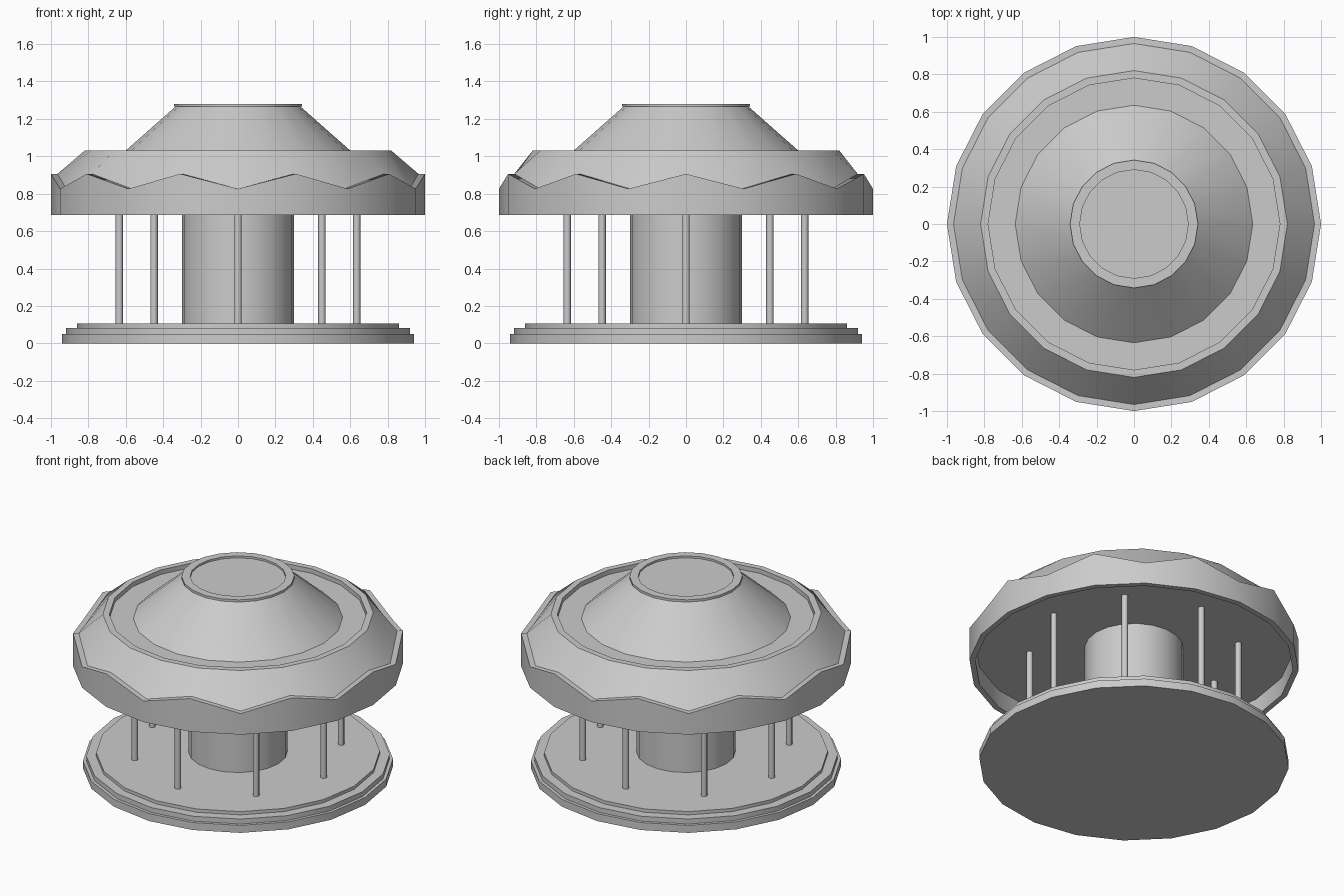
import bpy
import bmesh
from math import sin, cos, pi, radians

SIDES = 20

cube = bpy.data.objects.get("Cube")
if cube:
    bpy.data.objects.remove(cube, do_unlink=True)

grey = bpy.data.materials.new("plain_grey")
grey.use_nodes = True
grey.diffuse_color = (0.6, 0.6, 0.6, 1)
grey.node_tree.nodes["Principled BSDF"].inputs["Base Color"].default_value = (0.6, 0.6, 0.6, 1)


def lathe(name, profile, sides=SIDES, center=(0, 0), wave=0.0, wave_rows=()):
    """Spin a (radius, z) profile; rows in wave_rows zigzag up and down."""
    bm = bmesh.new()
    rings = []
    for row, (r, z) in enumerate(profile):
        ring = []
        for i in range(sides):
            a = 2 * pi * i / sides - pi / 2
            lift = (wave if i % 2 else -wave) if row in wave_rows else 0
            ring.append(bm.verts.new((center[0] + r * cos(a), center[1] + r * sin(a), z + lift)))
        rings.append(ring)
    for low, high in zip(rings, rings[1:]):
        for i in range(sides):
            j = (i + 1) % sides
            bm.faces.new((low[i], low[j], high[j], high[i]))
    bm.faces.new(rings[0][::-1])
    bm.faces.new(rings[-1])
    mesh = bpy.data.meshes.new(name)
    bm.to_mesh(mesh)
    bm.free()
    mesh.materials.append(grey)
    obj = bpy.data.objects.new(name, mesh)
    bpy.context.collection.objects.link(obj)
    bpy.ops.object.select_all(action='DESELECT')
    obj.select_set(True)
    bpy.context.view_layer.objects.active = obj
    bpy.ops.object.shade_smooth_by_angle(angle=radians(30 if sides == SIDES else 50))
    return obj


# Stepped platform
lathe("platform", [(0.94, 0), (0.94, 0.05), (0.92, 0.05), (0.92, 0.083),
                   (0.86, 0.083), (0.86, 0.105)])

# Central drum
lathe("center_column", [(0.3, 0.1), (0.3, 0.81)])

# Canopy: recessed underside, scalloped rim, sloped skirt, gutter, cone and cap
lathe("canopy", [(0.965, 0.805), (0.965, 0.685), (1, 0.685), (1, 0.866), (0.965, 0.866),
                 (0.82, 1.03), (0.78, 1.03), (0.78, 1.0), (0.635, 1.0), (0.335, 1.265),
                 (0.342, 1.265), (0.342, 1.28), (0.29, 1.28), (0.29, 1.267)],
      wave=0.04, wave_rows=(3, 4))

# Ring of poles
for k in range(8):
    a = k * pi / 4
    lathe(f"pole_{k + 1}", [(0.02, 0.1), (0.02, 0.81)], sides=8,
          center=(0.635 * cos(a), 0.635 * sin(a)))
